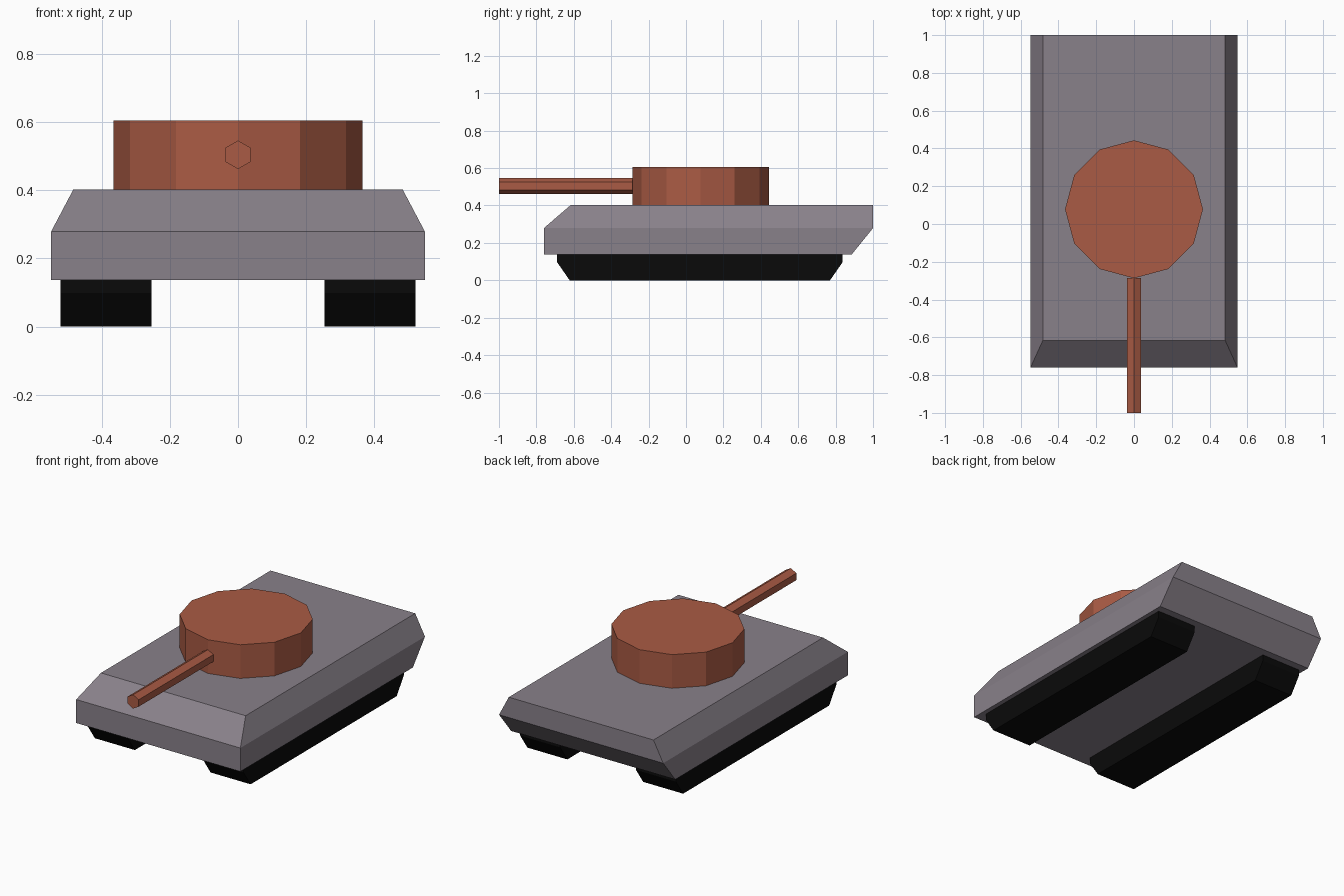
import bpy
import bmesh
from math import radians
from mathutils import Matrix

if "Cube" in bpy.data.objects:
    bpy.data.objects.remove(bpy.data.objects["Cube"])


def material(name, rgb):
    mat = bpy.data.materials.new(name)
    mat.diffuse_color = (*rgb, 1)
    mat.use_nodes = True
    mat.node_tree.nodes["Principled BSDF"].inputs["Base Color"].default_value = mat.diffuse_color
    return mat


def finish(bm, name, mat):
    bmesh.ops.recalc_face_normals(bm, faces=bm.faces)
    mesh = bpy.data.meshes.new(name)
    bm.to_mesh(mesh)
    bm.free()
    mesh.materials.append(mat)
    obj = bpy.data.objects.new(name, mesh)
    bpy.context.collection.objects.link(obj)
    return obj


def loft(name, levels, mat):
    """Closed solid through stacked rectangles (x0, x1, y0, y1, z)."""
    bm = bmesh.new()
    rings = [[bm.verts.new(p) for p in
              ((x0, y0, z), (x1, y0, z), (x1, y1, z), (x0, y1, z))]
             for x0, x1, y0, y1, z in levels]
    bm.faces.new(rings[0])
    bm.faces.new(rings[-1])
    for low, high in zip(rings, rings[1:]):
        for i in range(4):
            j = (i + 1) % 4
            bm.faces.new((low[i], low[j], high[j], high[i]))
    return finish(bm, name, mat)


def prism(name, sides, radius, depth, matrix, mat):
    bm = bmesh.new()
    bmesh.ops.create_cone(bm, cap_ends=True, segments=sides, radius1=radius,
                          radius2=radius, depth=depth, matrix=matrix)
    return finish(bm, name, mat)


grey = material("hull_grey", (0.25, 0.22, 0.255))
rust = material("turret_rust", (0.40, 0.105, 0.058))
black = material("track_black", (0.003, 0.003, 0.003))

# Hull with sloped nose, sides and undercut tail
loft("hull", [(-0.548, 0.548, -0.76, 0.885, 0.137),
              (-0.548, 0.548, -0.76, 1.0, 0.279),
              (-0.483, 0.483, -0.617, 1.0, 0.402)], grey)

# Tracks, one modelled and mirrored across x
tracks = loft("tracks", [(0.253, 0.52, -0.622, 0.77, 0.0),
                         (0.253, 0.52, -0.69, 0.838, 0.098),
                         (0.253, 0.52, -0.69, 0.838, 0.137)], black)
mirror = tracks.modifiers.new("mirror", 'MIRROR')
mirror.use_axis = (True, False, False)

# Twelve-sided turret
prism("turret", 12, 0.365, 0.203,
      Matrix.Translation((0, 0.078, 0.5035)), rust)

# Six-sided gun barrel, corner upward
prism("gun_barrel", 6, 0.042, 0.713,
      Matrix.Translation((0, -0.6435, 0.504)) @ Matrix.Rotation(radians(90), 4, 'X'),
      rust)
